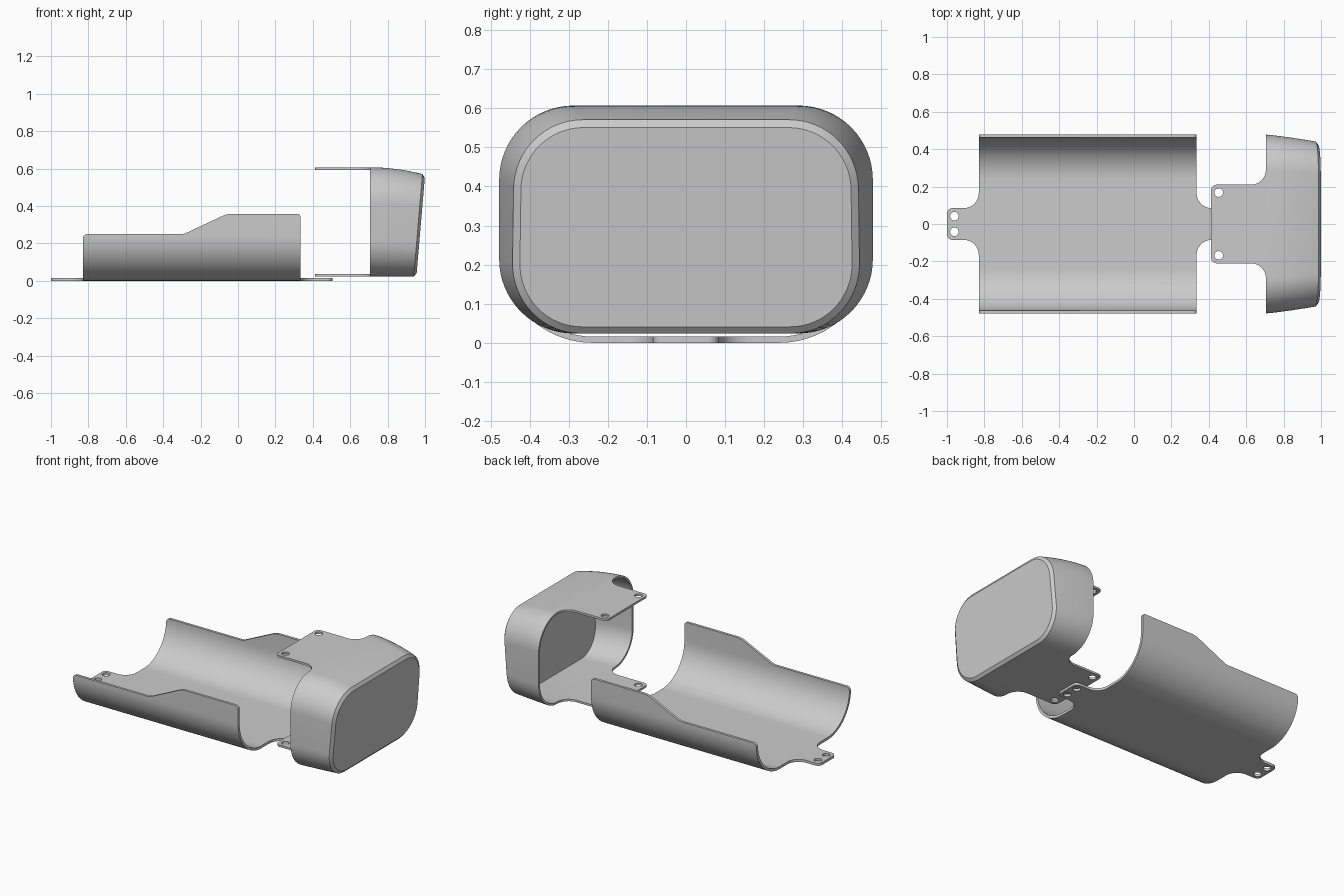
import bpy, bmesh, math
from mathutils import Vector

cube = bpy.data.objects.get("Cube")
if cube:
    bpy.data.objects.remove(cube, do_unlink=True)

grey = bpy.data.materials.new("plain grey")
grey.use_nodes = True
grey.diffuse_color = (0.6, 0.6, 0.6, 1)
grey.node_tree.nodes["Principled BSDF"].inputs["Base Color"].default_value = (0.6, 0.6, 0.6, 1)


def rounded(corners, steps=12):
    """Polyline through (a, b, radius) corners, each replaced by an arc."""
    out = []
    for i, (a, b, r) in enumerate(corners):
        p = Vector((a, b))
        if r == 0:
            out.append(p)
            continue
        d0 = (Vector(corners[i - 1][:2]) - p).normalized()
        d1 = (Vector(corners[(i + 1) % len(corners)][:2]) - p).normalized()
        half = d0.angle(d1) / 2
        centre = p + (d0 + d1).normalized() * (r / math.sin(half))
        start = p + d0 * (r / math.tan(half)) - centre
        sweep = math.pi - 2 * half
        if d0.x * d1.y - d0.y * d1.x > 0:
            sweep = -sweep
        for k in range(steps + 1):
            t = sweep * k / steps
            c, s = math.cos(t), math.sin(t)
            out.append(centre + Vector((c * start.x - s * start.y, s * start.x + c * start.y)))
    return out


def make_object(name, bm):
    bmesh.ops.recalc_face_normals(bm, faces=bm.faces)
    mesh = bpy.data.meshes.new(name)
    bm.to_mesh(mesh)
    bm.free()
    mesh.materials.append(grey)
    ob = bpy.data.objects.new(name, mesh)
    bpy.context.collection.objects.link(ob)
    return ob


def prism(name, pts, axis, lo, hi):
    """Extrude a 2D outline along one axis."""
    bm = bmesh.new()
    def place(p, h):
        co = [p.x, p.y]
        co.insert(axis, h)
        return bm.verts.new(co)
    a, b = [[place(p, h) for p in pts] for h in (lo, hi)]
    bm.faces.new(a)
    bm.faces.new(b)
    for i in range(len(a)):
        j = (i + 1) % len(a)
        bm.faces.new((a[i], a[j], b[j], b[i]))
    return make_object(name, bm)


def cut(ob, cutter, operation):
    cutter.hide_render = True
    mod = ob.modifiers.new("cut", 'BOOLEAN')
    mod.operation, mod.solver, mod.object = operation, 'EXACT', cutter
    bpy.ops.object.select_all(action='DESELECT')
    bpy.context.view_layer.objects.active = ob
    ob.select_set(True)
    bpy.ops.object.modifier_apply(modifier=mod.name)
    bpy.data.objects.remove(cutter, do_unlink=True)


def drill(ob, x, y, r=0.023):
    ring = [Vector((x + r * math.cos(k * math.tau / 24), y + r * math.sin(k * math.tau / 24)))
            for k in range(24)]
    cut(ob, prism("hole_cutter", ring, 2, -0.2, 1), 'DIFFERENCE')


def mirrored(half):
    """Close a half outline by reflecting it across y = 0."""
    return half + [(x, -y, r) for x, y, r in reversed(half)]


def finish(ob):
    bpy.ops.object.select_all(action='DESELECT')
    bpy.context.view_layer.objects.active = ob
    ob.select_set(True)
    bpy.ops.object.shade_smooth_by_angle(angle=math.radians(25))


WIDE = 0.478
BACK, FRONT = -0.83, 0.335

# Tray: U-shaped section, trimmed by its side profile and plan outline
def u_section(gap):
    w, r = WIDE - gap, 0.24 - gap
    return rounded([(-w, 0.5, 0), (-w, gap, r), (w, gap, r), (w, 0.5, 0)], 20)

tray = prism("tray", u_section(0) + u_section(0.016)[::-1], 0, -1.05, 0.55)
side = rounded([(-1.1, -0.1, 0), (-1.1, 0.03, 0), (BACK, 0.03, 0), (BACK, 0.25, 0.025),
                (-0.29, 0.25, 0.08), (-0.06, 0.358, 0.12), (FRONT, 0.358, 0.02),
                (FRONT, 0.03, 0), (0.6, 0.03, 0), (0.6, -0.1, 0)])
cut(tray, prism("side_cutter", side, 1, -1, 1), 'INTERSECT')
plan = rounded(mirrored([(-1, 0.085, 0.03), (BACK, 0.085, 0.08), (BACK, 0.6, 0),
                         (FRONT, 0.6, 0), (FRONT, 0.085, 0.08), (0.505, 0.085, 0.03)]))
cut(tray, prism("plan_cutter", plan, 2, -0.2, 0.7), 'INTERSECT')
for x in (-0.96, 0.465):
    for y in (-0.042, 0.042):
        drill(tray, x, y)
finish(tray)

# End cap: hollow tapered shell with a leaning, chamfered end face
LOW, HIGH, RIM = 0.024, 0.607, 0.705

def cap_ring(bm, f, gap=0.0, setback=0.0):
    w, r = WIDE - gap, 0.19 - gap
    lo, hi = LOW + gap, HIGH - gap
    pts = rounded([(-w, lo, r), (w, lo, r), (w, hi, r), (-w, hi, r)], 16)
    ring = []
    for y, z in pts:
        end = 0.94 + 0.046 * (z - LOW) / (HIGH - LOW) + setback
        x = RIM + f * (end - RIM)
        u = max(0, x - RIM) / 0.28
        height = (z - LOW) / (HIGH - LOW)
        ring.append(bm.verts.new((x, y * (1 - 0.082 * u ** 1.2), z - 0.036 * u * u * height)))
    return ring

bm = bmesh.new()
steps = [k / 8 for k in range(9)]
rings = [cap_ring(bm, f, 0.013, -0.012) for f in reversed(steps)]
rings += [cap_ring(bm, -1.4, 0.013), cap_ring(bm, -1.4)]
rings += [cap_ring(bm, f) for f in steps]
rings.append(cap_ring(bm, 1, 0.018, 0.014))
for a, b in zip(rings, rings[1:]):
    for i in range(len(a)):
        j = (i + 1) % len(a)
        bm.faces.new((a[i], a[j], b[j], b[i]))
bm.faces.new(rings[0])
bm.faces.new(rings[-1])
cap = make_object("end_cap", bm)

# Trim the open end into upper and lower tabs
plan = rounded(mirrored([(0.412, 0.21, 0.03), (RIM, 0.21, 0.08), (RIM, 0.6, 0), (1.1, 0.6, 0)]))
cut(cap, prism("cap_cutter", plan, 2, -0.2, 0.8), 'INTERSECT')
for y in (-0.168, 0.168):
    drill(cap, 0.453, y)
finish(cap)
